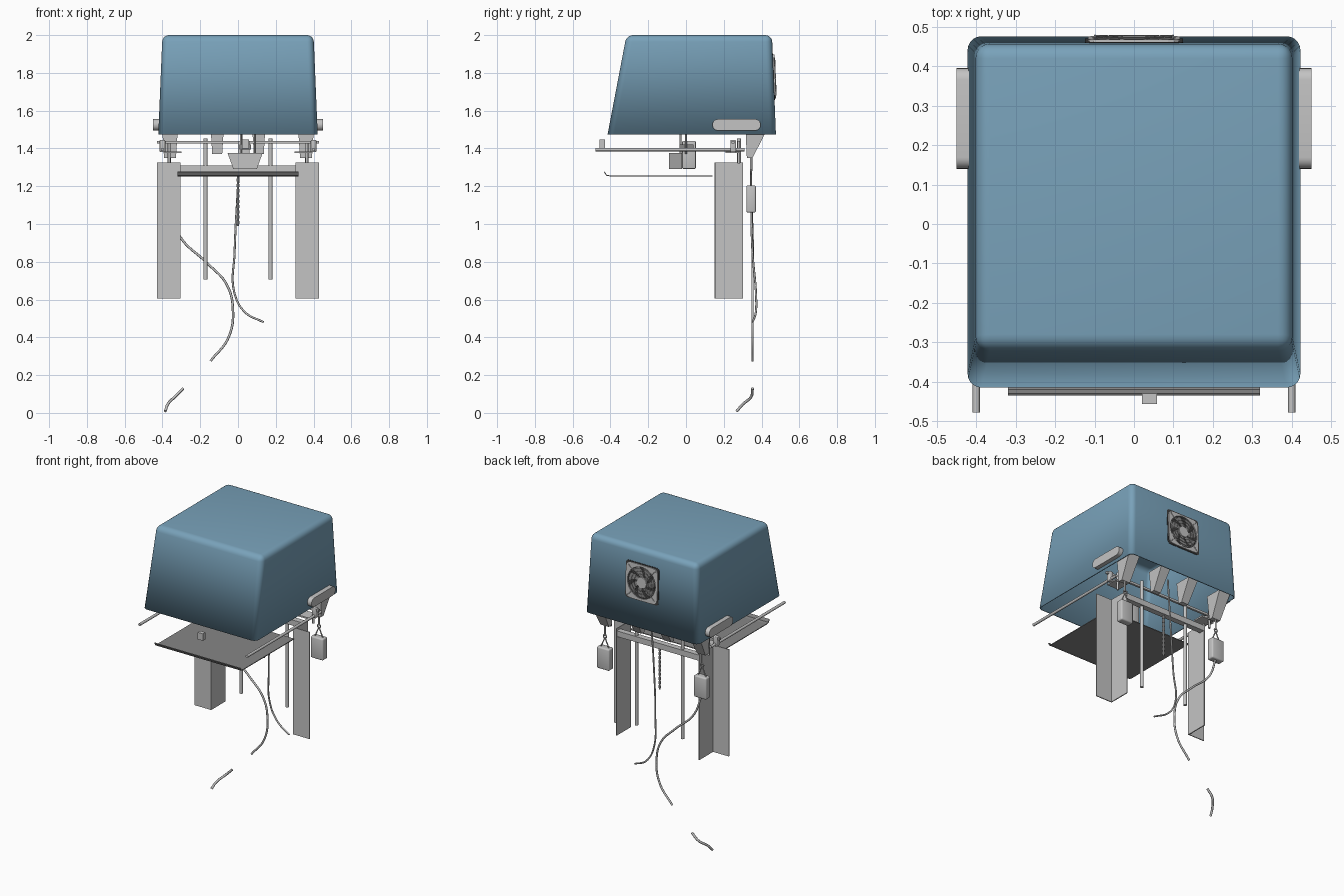
import bpy, bmesh, math
from mathutils import Matrix, Vector

if "Cube" in bpy.data.objects:
    bpy.data.objects.remove(bpy.data.objects["Cube"])


def material(name, rgb):
    m = bpy.data.materials.new(name)
    m.use_nodes = True
    m.diffuse_color = (*rgb, 1)
    m.node_tree.nodes["Principled BSDF"].inputs["Base Color"].default_value = (*rgb, 1)
    return m


BLUE = material("hood_blue", (0.19, 0.36, 0.49))
LIGHT = material("light_grey", (0.55, 0.55, 0.55))
DARK = material("dark_grey", (0.24, 0.24, 0.24))
BLACK = material("fan_shadow", (0.05, 0.05, 0.05))


def add(name, bm, mat, matrix=None, smooth=False):
    bmesh.ops.recalc_face_normals(bm, faces=bm.faces)
    me = bpy.data.meshes.new(name)
    bm.to_mesh(me)
    bm.free()
    ob = bpy.data.objects.new(name, me)
    bpy.context.collection.objects.link(ob)
    me.materials.append(mat)
    if matrix:
        ob.matrix_world = matrix
    if smooth:
        bpy.ops.object.select_all(action="DESELECT")
        ob.select_set(True)
        bpy.context.view_layer.objects.active = ob
        bpy.ops.object.shade_smooth_by_angle(angle=math.radians(35))
    return ob


def frustum(low, high, z0, z1):
    """Block between two rectangles given as x0, x1, y0, y1."""
    bm = bmesh.new()
    rings = []
    for (x0, x1, y0, y1), z in ((low, z0), (high, z1)):
        rings.append([bm.verts.new((x, y, z)) for x, y in ((x0, y0), (x1, y0), (x1, y1), (x0, y1))])
    a, b = rings
    bm.faces.new(a[::-1])
    bm.faces.new(b)
    for i in range(4):
        j = (i + 1) % 4
        bm.faces.new((a[i], a[j], b[j], b[i]))
    return bm


def box(name, x, y, z, mat=LIGHT, bevel=0.0):
    bm = frustum((*x, *y), (*x, *y), *z)
    if bevel:
        bmesh.ops.bevel(bm, geom=bm.edges[:], offset=bevel, segments=3, profile=0.5, affect="EDGES")
    return add(name, bm, mat, smooth=bevel > 0)


def rod(name, p, q, r, mat=LIGHT, sides=16):
    p, q = Vector(p), Vector(q)
    bm = bmesh.new()
    bmesh.ops.create_cone(bm, cap_ends=True, segments=sides, radius1=r, radius2=r, depth=(q - p).length)
    turn = (q - p).to_track_quat("Z", "Y").to_matrix().to_4x4()
    return add(name, bm, mat, Matrix.Translation((p + q) / 2) @ turn, smooth=True)


def curve(name, points, r, mat=LIGHT, cyclic=False, matrix=None):
    cu = bpy.data.curves.new(name, "CURVE")
    cu.dimensions = "3D"
    cu.bevel_depth, cu.bevel_resolution, cu.resolution_u = r, 2, 10
    cu.use_fill_caps = True
    sp = cu.splines.new("BEZIER")
    sp.bezier_points.add(len(points) - 1)
    for bp, co in zip(sp.bezier_points, points):
        bp.co = co
        bp.handle_left_type = bp.handle_right_type = "AUTO"
    sp.use_cyclic_u = cyclic
    cu.materials.append(mat)
    ob = bpy.data.objects.new(name, cu)
    bpy.context.collection.objects.link(ob)
    if matrix:
        ob.matrix_world = matrix
    return ob


def circle(r, n=8):
    return [(r * math.cos(math.tau * i / n), r * math.sin(math.tau * i / n), 0) for i in range(n)]


# Hood: tapered open shell with rounded edges
bm = frustum((-0.422, 0.422, -0.415, 0.476), (-0.4, 0.4, -0.315, 0.455), 1.475, 2.0)
base = [f for f in bm.faces if f.calc_center_median().z < 1.48]
bmesh.ops.delete(bm, geom=base, context="FACES_ONLY")
rim = [e for e in bm.edges if max(v.co.z for v in e.verts) > 1.9]
bmesh.ops.bevel(bm, geom=rim, offset=0.035, segments=5, profile=0.5, affect="EDGES")
hood = add("hood", bm, BLUE, smooth=True)
shell = hood.modifiers.new("thickness", "SOLIDIFY")
shell.thickness, shell.offset = 0.008, -1

# Fan on the back wall
fan = Matrix.Translation((0, 0.465, 1.78)) @ Matrix.Rotation(math.radians(-87.7), 4, "X")


def fan_block(name, half, z0, z1, mat):
    bm = frustum((-half, half, -half, half), (-half, half, -half, half), z0, z1)
    edges = [e for e in bm.edges if abs(e.verts[0].co.z - e.verts[1].co.z) > 0.001]
    bmesh.ops.bevel(bm, geom=edges, offset=0.02, segments=4, profile=0.5, affect="EDGES")
    return add(name, bm, mat, fan)


fan_block("fan_recess", 0.124, -0.004, 0.001, BLACK)
bm = bmesh.new()
outer, inner = [], []
for i in range(64):
    a = math.tau * (i + 0.5) / 64
    c, s = math.cos(a), math.sin(a)
    k = 0.117 / (abs(c) ** 8 + abs(s) ** 8) ** 0.125
    outer.append(bm.verts.new((c * k, s * k, 0.007)))
    inner.append(bm.verts.new((c * 0.106, s * 0.106, 0.007)))
for i in range(64):
    j = (i + 1) % 64
    bm.faces.new((outer[i], outer[j], inner[j], inner[i]))
frame = add("fan_frame", bm, LIGHT, fan)
frame.modifiers.new("thickness", "SOLIDIFY").thickness = 0.006
for i in range(7):
    bm = bmesh.new()
    rows = []
    for t in range(5):
        r, sweep = 0.035 + 0.017 * t, 0.12 * t
        rows.append([bm.verts.new((r * math.cos(sweep + w), r * math.sin(sweep + w), z))
                     for w, z in ((0, 0.002), (0.55, 0.005))])
    for a, b in zip(rows, rows[1:]):
        bm.faces.new((a[0], b[0], b[1], a[1]))
    add(f"fan_blade_{i + 1}", bm, DARK, fan @ Matrix.Rotation(math.tau * i / 7, 4, "Z"))
bm = bmesh.new()
bmesh.ops.create_cone(bm, cap_ends=True, segments=32, radius1=0.038, radius2=0.036, depth=0.01)
add("fan_hub", bm, LIGHT, fan @ Matrix.Translation((0, 0, 0.004)), smooth=True)
for n, r in enumerate((0.055, 0.075, 0.095)):
    curve(f"fan_guard_{n + 1}", circle(r), 0.0018, LIGHT, True, fan @ Matrix.Translation((0, 0, 0.009)))
for sx in (-1, 1):
    for sy in (-1, 1):
        curve("fan_guard_arm", [(sx * 0.03, sy * 0.03, 0.009), (sx * 0.1, sy * 0.1, 0.009)], 0.002, LIGHT, False, fan)

# Parts mirrored left and right
for side, s in (("left", 1), ("right", -1)):
    def span(a, b):
        return tuple(sorted((s * a, s * b)))

    box(side + "_leg_front_flange", span(0.305, 0.428), (0.15, 0.156), (0.605, 1.325))
    box(side + "_leg_inner_flange", span(0.305, 0.311), (0.156, 0.302), (0.605, 1.325))
    # Side grip with stadium outline
    bm = frustum((*span(0.415, 0.45), 0.14, 0.395), (*span(0.415, 0.45), 0.14, 0.395), 1.495, 1.555)
    ends = [e for e in bm.edges if abs(e.verts[0].co.x - e.verts[1].co.x) > 0.01]
    bmesh.ops.bevel(bm, geom=ends, offset=0.029, segments=6, profile=0.5, affect="EDGES")
    add(side + "_grip", bm, LIGHT, smooth=True)
    # Slide rod with clamps
    rod(side + "_slide_rod", (s * 0.4, -0.478, 1.394), (s * 0.4, 0.31, 1.394), 0.009)
    box(side + "_rod_clamp", span(0.385, 0.415), (0.235, 0.265), (1.38, 1.445), bevel=0.005)
    box(side + "_rod_bracket", span(0.3, 0.39), (0.21, 0.29), (1.375, 1.385))
    rod(side + "_leg_bolt", (s * 0.365, 0.28, 1.32), (s * 0.365, 0.28, 1.44), 0.007)
    # Tapered outlets under the back edge
    for label, x, w, z in (("outer", 0.36, 0.042, 1.35), ("inner", 0.11, 0.035, 1.37)):
        bm = frustum((*span(x - w * 0.75, x + w * 0.75), 0.322, 0.352),
                     (*span(x - w, x + w), 0.315, 0.435), z, 1.51)
        add(f"{side}_{label}_outlet", bm, LIGHT)
    # Hanging box with hook and hanger
    box(side + "_hanging_box", span(0.315, 0.408), (0.32, 0.37), (1.06, 1.205), bevel=0.009)
    rod(side + "_hook", (s * 0.362, 0.345, 1.28), (s * 0.362, 0.345, 1.36), 0.006)
    ring = Matrix.Translation((s * 0.362, 0.345, 1.275)) @ Matrix.Rotation(math.pi / 2, 4, "X")
    curve(side + "_ring", circle(0.011), 0.004, LIGHT, True, ring)
    for d in (-0.03, 0.03):
        rod(side + "_hanger_wire", (s * 0.362, 0.345, 1.268), (s * 0.362 + d, 0.345, 1.2), 0.004, sides=8)
    rod(side + "_post", (s * 0.172, 0.28, 0.705), (s * 0.172, 0.28, 1.452), 0.011)

# Cross members
box("cross_beam", (-0.31, 0.31), (0.262, 0.3), (1.272, 1.31))
box("upper_bar", (-0.43, 0.43), (0.242, 0.256), (1.425, 1.44))

# Tray with sagging upturned front lip
bm = bmesh.new()
rows = []
for y, z in ((0.14, 1.257), (-0.4, 1.257), (-0.42, 1.26), (-0.43, 1.278)):
    rows.append([bm.verts.new((0.08 * i, y, z)) for i in range(-4, 5)])
for a, b in zip(rows, rows[1:]):
    for i in range(8):
        bm.faces.new((a[i], a[i + 1], b[i + 1], b[i]))
tray = add("tray", bm, DARK)
tray.modifiers.new("thickness", "SOLIDIFY").thickness = 0.005
box("front_knob", (0.02, 0.058), (-0.457, -0.43), (1.4, 1.447))

# Central drive unit
add("drive_housing", frustum((-0.025, 0.1, -0.09, -0.02), (-0.055, 0.13, -0.09, -0.02), 1.292, 1.375), LIGHT)
box("drive_block", (0.0, 0.062, ), (-0.02, 0.052), (1.292, 1.44), bevel=0.006)
box("drive_cap", (0.008, 0.07), (-0.035, 0.04), (1.395, 1.42), DARK)
for x, y in ((0.015, -0.03), (0.015, 0.0), (0.09, 0.0)):
    rod("drive_stem", (x, y, 1.37), (x, y, 1.5), 0.005)

# Segmented chain hanging in the middle
rod("chain_core", (0, 0.28, 0.99), (0, 0.28, 1.28), 0.005)
for i in range(10):
    z = 1.0 + i * 0.028
    rod("chain_link", (0, 0.28, z), (0, 0.28, z + 0.016), 0.008, sides=8)

# Loose cables
curve("long_cable", [(-0.36, 0.347, 1.07), (-0.305, 0.352, 0.93), (-0.16, 0.352, 0.79), (-0.06, 0.352, 0.68),
                     (-0.027, 0.352, 0.55), (-0.05, 0.352, 0.4), (-0.145, 0.352, 0.275)], 0.0065)
curve("middle_cable", [(0.02, 0.345, 1.49), (-0.003, 0.345, 1.15), (-0.018, 0.352, 0.85), (-0.02, 0.37, 0.64),
                       (0.035, 0.37, 0.535), (0.135, 0.352, 0.48)], 0.0055)
curve("short_cable", [(-0.385, 0.268, 0.008), (-0.372, 0.3, 0.045), (-0.335, 0.345, 0.085), (-0.29, 0.352, 0.13)], 0.0075)
